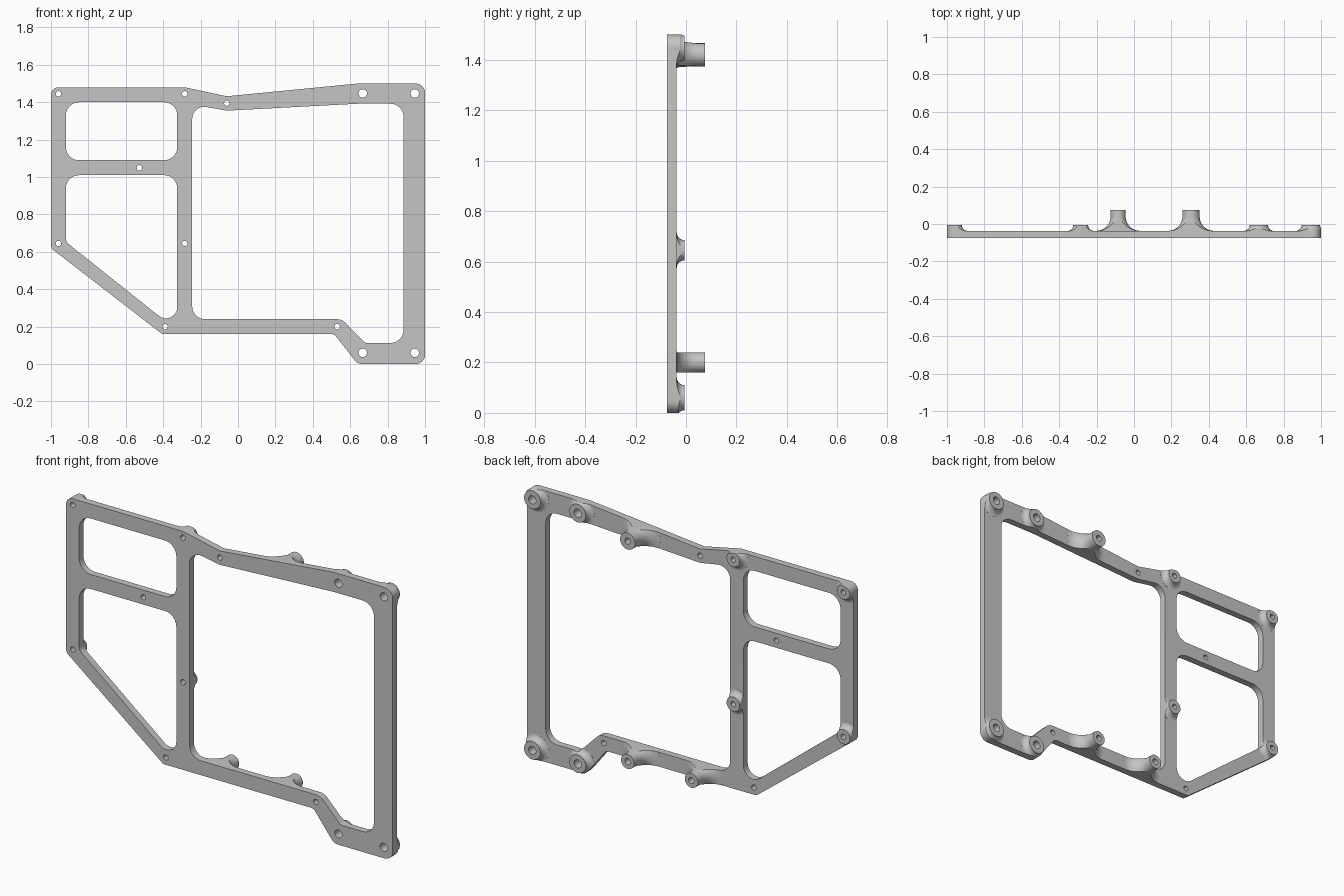
import bpy, bmesh, math
from mathutils import Vector

default = bpy.data.objects.get("Cube")
if default:
    bpy.data.objects.remove(default, do_unlink=True)

FRONT, BACK, BOSS_TOP, POST_TOP = -0.075, -0.037, -0.005, 0.075

# Outlines: corner x, corner z, corner radius
OUTER = [(-1, 1.48, .04), (-.285, 1.48, 0), (-.06, 1.432, 0), (.64, 1.5, 0),
         (1, 1.5, .05), (1, 0, .05), (.64, 0, .05), (.515, .16, .03),
         (-.405, .16, .02), (-1, .62, .035)]
UPPER_WINDOW = [(-.92, 1.4, .07), (-.325, 1.4, .07), (-.325, 1.09, .07), (-.92, 1.09, .07)]
LOWER_WINDOW = [(-.92, 1.01, .07), (-.325, 1.01, .07), (-.325, .18, .06), (-.92, .653, .04)]
MAIN_WINDOW = [(-.245, 1.388, .065), (-.06, 1.355, 0), (.64, 1.392, 0), (.885, 1.392, .07),
               (.885, .113, .07), (.68, .113, .03), (.555, .24, .06), (-.245, .24, .07)]

# Fixing positions
SMALL_BOSSES = [(-.96, 1.445), (-.285, 1.445), (-.96, .645), (-.285, .645)]
LARGE_BOSSES = [(x, z) for x in (.667, .945) for z in (.06, 1.447)]
PLAIN_HOLES = [(-.06, 1.395), (-.527, 1.05), (-.39, .2), (.53, .2)]
POSTS = [(-.085, .2, .04), (.305, .2, .04), (.305, 1.42, .046)]


def rounded(corners, steps=8):
    """Polygon points with arcs at the corners."""
    pts = []
    for i, (x, z, r) in enumerate(corners):
        p = Vector((x, z, 0))
        if r == 0:
            pts.append(p)
            continue
        a = (Vector((*corners[i - 1][:2], 0)) - p).normalized()
        b = (Vector((*corners[(i + 1) % len(corners)][:2], 0)) - p).normalized()
        half = a.angle(b) / 2
        centre = p + (a + b).normalized() * r / math.sin(half)
        start = (p + a * r / math.tan(half) - centre).normalized()
        end = (p + b * r / math.tan(half) - centre).normalized()
        pts += [centre + start.slerp(end, k / steps) * r for k in range(steps + 1)]
    return pts


def make_object(name, bm):
    bmesh.ops.recalc_face_normals(bm, faces=bm.faces)
    mesh = bpy.data.meshes.new(name)
    bm.to_mesh(mesh)
    bm.free()
    obj = bpy.data.objects.new(name, mesh)
    bpy.context.collection.objects.link(obj)
    return obj


def prism(name, loops, y0, y1):
    """Extrude an outline with windows along y."""
    bm = bmesh.new()
    for loop in loops:
        verts = [bm.verts.new((p.x, y0, p.y)) for p in loop]
        for i, v in enumerate(verts):
            bm.edges.new((verts[i - 1], v))
    bmesh.ops.triangle_fill(bm, edges=bm.edges[:], use_beauty=True)
    ext = bmesh.ops.extrude_face_region(bm, geom=bm.faces[:])["geom"]
    moved = [g for g in ext if isinstance(g, bmesh.types.BMVert)]
    bmesh.ops.translate(bm, verts=moved, vec=(0, y1 - y0, 0))
    return make_object(name, bm)


def lathe(bm, x, z, profile, steps=40):
    """Turn a (radius, y) profile about an axis along y."""
    verts = [bm.verts.new((x + r, y, z)) for r, y in profile]
    edges = [bm.edges.new(pair) for pair in zip(verts, verts[1:])]
    bmesh.ops.spin(bm, geom=verts + edges, cent=(x, 0, z), axis=(0, 1, 0),
                   angle=2 * math.pi, steps=steps)
    bmesh.ops.remove_doubles(bm, verts=bm.verts[:], dist=1e-5)


def standoff(bm, x, z, r, flare, top):
    """Cylinder with a concave flare at its foot."""
    foot = BACK - .015
    profile = [(0, foot), (r + flare, foot)]
    for k in range(9):
        t = math.pi / 2 * k / 8
        profile.append((r + flare - flare * math.sin(t),
                        BACK + .0004 + flare * (1 - math.cos(t))))
    lathe(bm, x, z, profile + [(r, top), (0, top)])


def drill(bm, x, z, r, y0):
    lathe(bm, x, z, [(0, y0), (r, y0), (r, .12), (0, .12)], 24)


def boolean(target, tool, operation):
    mod = target.modifiers.new(operation, 'BOOLEAN')
    mod.object, mod.operation, mod.solver = tool, operation, 'EXACT'
    bpy.context.view_layer.objects.active = target
    bpy.ops.object.modifier_apply(modifier=mod.name)
    bpy.data.objects.remove(tool, do_unlink=True)


# Slab that carries every standoff
border = [Vector(p) for p in ((-1.2, -.2, 0), (1.2, -.2, 0), (1.2, 1.7, 0), (-1.2, 1.7, 0))]
frame = prism("mounting_frame", [border], FRONT, BACK)

# Bosses and tall posts
bm = bmesh.new()
for x, z in SMALL_BOSSES:
    standoff(bm, x, z, .04, .03, BOSS_TOP)
for x, z in LARGE_BOSSES:
    standoff(bm, x, z, .05, .03, BOSS_TOP)
for x, z, r in POSTS:
    standoff(bm, x, z, r, .077, POST_TOP)
boolean(frame, make_object("standoffs", bm), 'UNION')

# Trim to the frame outline
loops = [rounded(c) for c in (OUTER, UPPER_WINDOW, LOWER_WINDOW, MAIN_WINDOW)]
boolean(frame, prism("outline", loops, -.15, .15), 'INTERSECT')

# Through holes, and blind bores in the posts
bm = bmesh.new()
for x, z in SMALL_BOSSES + PLAIN_HOLES:
    drill(bm, x, z, .0145, -.12)
for x, z in LARGE_BOSSES:
    drill(bm, x, z, .0225, -.12)
for x, z, r in POSTS:
    drill(bm, x, z, .017, -.02)
boolean(frame, make_object("drills", bm), 'DIFFERENCE')

# Grey finish
grey = bpy.data.materials.new("plain_grey")
grey.use_nodes = True
colour = (.56, .56, .56, 1)
grey.diffuse_color = colour
grey.node_tree.nodes["Principled BSDF"].inputs["Base Color"].default_value = colour
frame.data.materials.clear()
frame.data.materials.append(grey)

# Smooth curves, flat front and back faces
bpy.ops.object.select_all(action='DESELECT')
frame.select_set(True)
bpy.context.view_layer.objects.active = frame
bpy.ops.object.shade_smooth_by_angle(angle=math.radians(30))
for face in frame.data.polygons:
    face.material_index = 0
    if abs(face.normal.y) > .999:
        face.use_smooth = False
